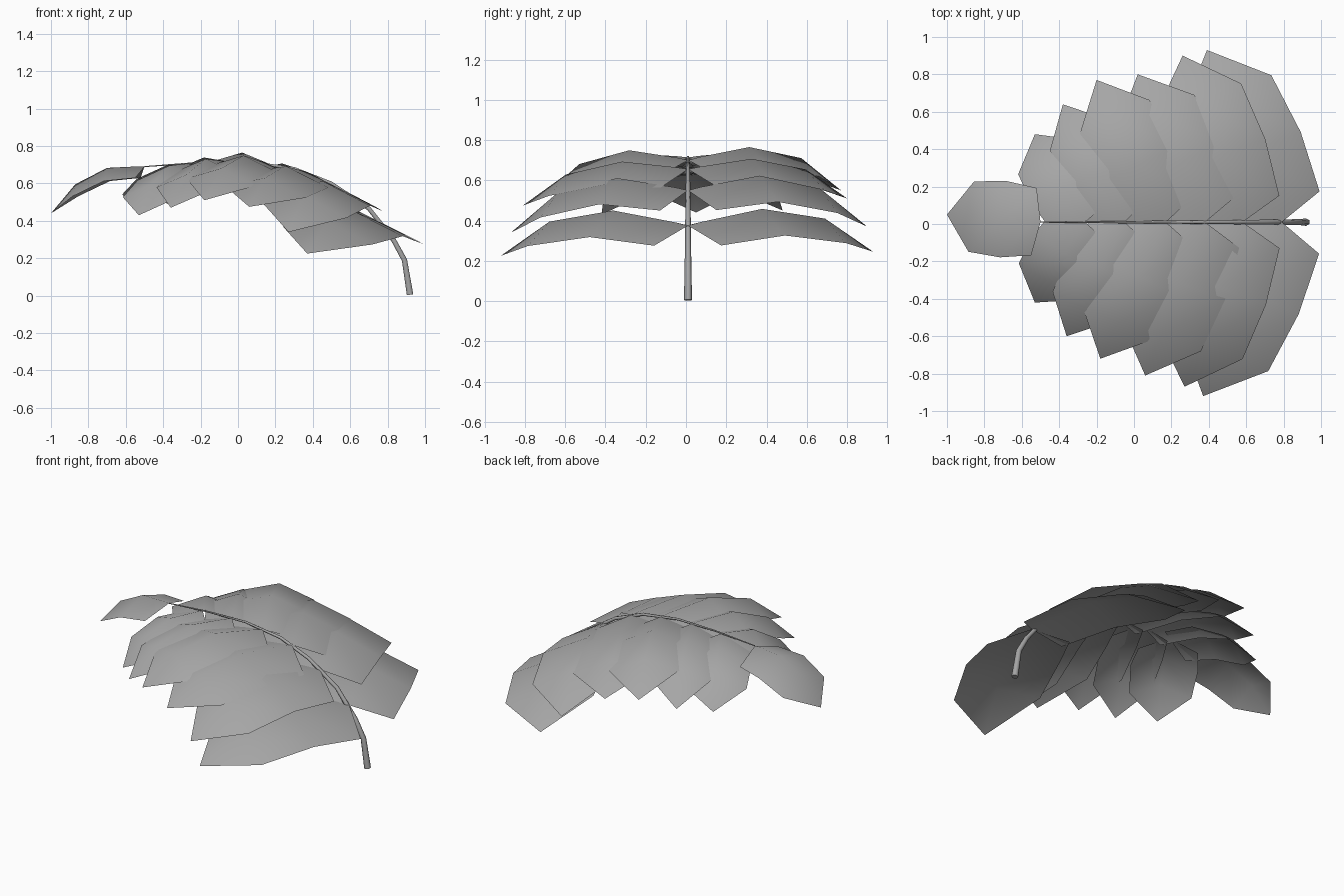
import bpy
import bmesh
from mathutils import Vector

if "Cube" in bpy.data.objects:
    bpy.data.objects.remove(bpy.data.objects["Cube"])

grey = bpy.data.materials.new("leaf_grey")
grey.diffuse_color = (.38, .38, .38, 1)
grey.use_nodes = True
grey.node_tree.nodes["Principled BSDF"].inputs["Base Color"].default_value = grey.diffuse_color


def leaflet(name, root, tip, bulge, slope, half_w, fold, flip=1):
    """Leaflet sheet with an arched ridge: pointed root, three rows of three, pointed tip."""
    root, tip = Vector(root), Vector(tip)
    axis = tip - root
    side = Vector((axis.y, -axis.x, 0)).normalized() * flip
    bm = bmesh.new()
    vs = [bm.verts.new(root)]
    for u, k, arch in ((.07, .88, .2), (.40, 1, 1), (.74, .92, .97)):
        for s in (1, 0, -1):
            w = side * (s * half_w * k)
            p = root + axis * u + w
            p.z += bulge * arch - slope * w.x - fold * k * abs(s)
            vs.append(bm.verts.new(p))
    vs.append(bm.verts.new(tip))
    faces = [(0, 1, 2), (0, 2, 3), (7, 10, 8), (8, 10, 9)]
    faces += [(a, a + 3, a + 4, a + 1) for a in (1, 2, 4, 5)]
    for f in faces:
        bm.faces.new([vs[i] for i in f]).smooth = True
    # upper side outward
    bmesh.ops.recalc_face_normals(bm, faces=bm.faces)
    bm.normal_update()
    if sum(f.normal.z for f in bm.faces) < 0:
        bmesh.ops.reverse_faces(bm, faces=bm.faces)
    mesh = bpy.data.meshes.new(name)
    bm.to_mesh(mesh)
    bm.free()
    mesh.materials.append(grey)
    bpy.context.collection.objects.link(bpy.data.objects.new(name, mesh))


# leaflet pairs: root x, root z, bulge, slope, half width, fold, left tip, right tip
pairs = [
    (.79, .375, .135, .20, .285, .08, (.39, .93, .245), (.37, -.92, .225)),
    (.58, .55, .145, .20, .265, .08, (.26, .90, .37), (.27, -.87, .34)),
    (.38, .655, .11, .15, .25, .08, (.02, .80, .51), (.06, -.81, .475)),
    (.17, .70, .125, .10, .225, .08, (-.20, .77, .55), (-.18, -.72, .51)),
    (-.05, .713, .115, .02, .19, .075, (-.38, .64, .49), (-.36, -.60, .47)),
    (-.26, .705, .10, -.02, .20, .075, (-.53, .48, .45), (-.53, -.42, .43)),
]
for i, (x, z, b, s, w, f, left, right) in enumerate(pairs, 1):
    leaflet(f"leaflet_left_{i}", (x, .01, z), left, b, s, w, f)
    leaflet(f"leaflet_right_{i}", (x, .01, z), right, b, s, w, f, -1)

# end leaflet
leaflet("leaflet_end", (-.5, .01, .69), (-1, .05, .44), .093, 0, .205, .07)

# arched tapering stem: x, z, radius
path = [(.92, .005, .020), (.89, .19, .0165), (.83, .30, .015), (.70, .465, .013),
        (.50, .60, .011), (.30, .68, .009), (.05, .715, .007), (-.22, .71, .005),
        (-.50, .69, .003)]
curve = bpy.data.curves.new("stem", 'CURVE')
curve.dimensions = '3D'
curve.bevel_depth = 1
curve.bevel_resolution = 1
curve.use_fill_caps = True
curve.materials.append(grey)
spline = curve.splines.new('POLY')
spline.points.add(len(path) - 1)
for p, (x, z, r) in zip(spline.points, path):
    p.co = (x, .01, z, 1)
    p.radius = r
bpy.context.collection.objects.link(bpy.data.objects.new("stem", curve))
